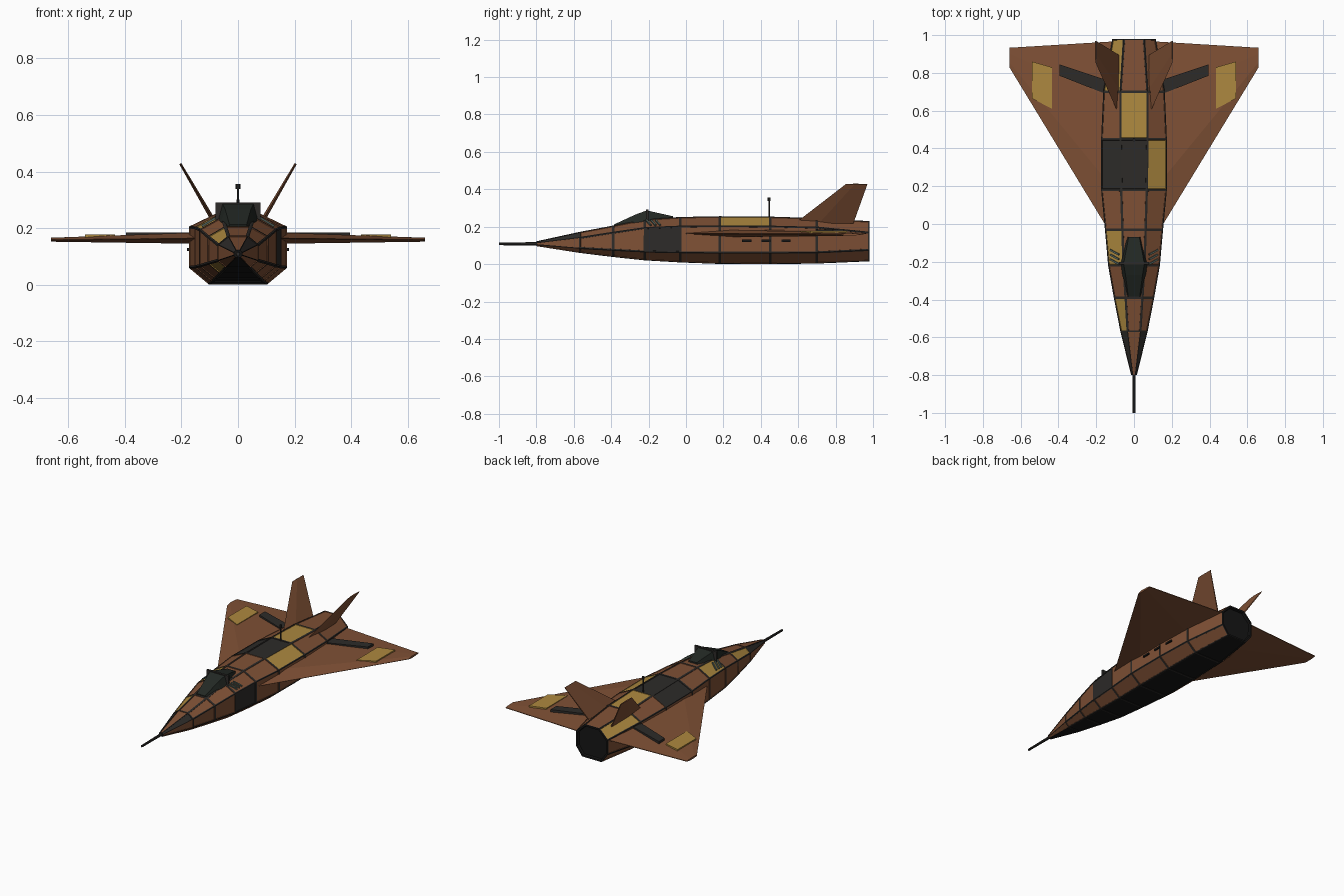
import bpy, bmesh, math
from mathutils import Matrix, Vector

if "Cube" in bpy.data.objects:
    bpy.data.objects.remove(bpy.data.objects["Cube"])

def mat(name, c):
    m = bpy.data.materials.new(name)
    m.diffuse_color = (*c, 1)
    m.use_nodes = True
    m.node_tree.nodes["Principled BSDF"].inputs["Base Color"].default_value = m.diffuse_color
    return m

BROWN = mat("rust_brown", (0.215, 0.082, 0.036))
DARK = mat("charcoal", (0.026, 0.024, 0.022))
YELLOW = mat("ochre", (0.42, 0.25, 0.05))
BLACK = mat("soot", (0.008, 0.008, 0.008))
GLASS = mat("canopy_glass", (0.017, 0.022, 0.018))
TEAL = mat("vent_teal", (0.09, 0.13, 0.11))

def finish(bm, name, mats):
    bmesh.ops.recalc_face_normals(bm, faces=bm.faces)
    me = bpy.data.meshes.new(name)
    bm.to_mesh(me)
    bm.free()
    for m in mats:
        me.materials.append(m)
    ob = bpy.data.objects.new(name, me)
    bpy.context.collection.objects.link(ob)
    return ob

def loft_bm(rings):
    bm = bmesh.new()
    vs = [[bm.verts.new(p) for p in r] for r in rings]
    n = len(rings[0])
    sides = {}
    for i in range(len(vs) - 1):
        for j in range(n):
            k = (j + 1) % n
            sides[i, j] = bm.faces.new((vs[i][j], vs[i][k], vs[i + 1][k], vs[i + 1][j]))
    caps = [bm.faces.new(vs[0]), bm.faces.new(vs[-1])]
    bmesh.ops.recalc_face_normals(bm, faces=bm.faces)
    return bm, sides, caps

def loft(name, rings, m):
    return finish(loft_bm(rings)[0], name, [m])

def box(name, size, loc, m, rot=Matrix()):
    bm = bmesh.new()
    bmesh.ops.create_cube(bm, size=1)
    bm.transform(Matrix.Translation(loc) @ rot @ Matrix.Diagonal((*size, 1)))
    return finish(bm, name, [m])

def rod(name, a, b, r1, r2, m, n=8):
    a, b = Vector(a), Vector(b)
    bm = bmesh.new()
    bmesh.ops.create_cone(bm, cap_ends=True, segments=n, radius1=r1, radius2=r2, depth=(b - a).length)
    q = (b - a).to_track_quat('Z', 'Y').to_matrix().to_4x4()
    bm.transform(Matrix.Translation((a + b) / 2) @ q)
    return finish(bm, name, [m])

# fuselage: octagonal sections (y, half width, top half, bottom half, z top, z upper, z lower, z bottom)
stations = [
    (-0.80, .015, .007, .008, .122, .114, .104, .096),
    (-0.57, .072, .034, .042, .172, .142, .085, .060),
    (-0.39, .107, .045, .062, .206, .170, .075, .038),
    (-0.22, .137, .056, .080, .240, .195, .066, .020),
    (-0.03, .154, .062, .090, .252, .203, .062, .009),
    (0.18, .174, .068, .102, .256, .205, .060, .001),
    (0.45, .174, .072, .102, .254, .203, .060, .000),
    (0.70, .163, .072, .098, .246, .197, .062, .003),
    (0.98, .115, .054, .070, .230, .170, .075, .015),
]
rings = [[(-t, y, zt), (t, y, zt), (w, y, zu), (w, y, zl), (b, y, zb), (-b, y, zb), (-w, y, zl), (-w, y, zu)]
         for y, w, t, b, zt, zu, zl, zb in stations]
bm, sides, caps = loft_bm(rings)
# panel colours by (bay, side): 0 brown, 1 charcoal, 2 ochre, 3 soot
special = {(0, 1): 1, (0, 7): 1, (1, 7): 2, (1, 5): 2, (3, 7): 2, (3, 2): 1, (5, 0): 1,
           (5, 7): 1, (5, 1): 2, (6, 0): 2, (7, 7): 2}
for (i, j), f in sides.items():
    # dark frame strips are left around every inset panel
    f.material_index = 1
    bmesh.ops.inset_individual(bm, faces=[f], thickness=0.003 if i == 0 else 0.009, depth=0)
    f.material_index = special.get((i, j), 3 if j == 4 else 0)
    bmesh.ops.inset_individual(bm, faces=[f], thickness=0.0005, depth=-0.003)
# recessed exhaust
for c in caps:
    c.material_index = 3
bmesh.ops.inset_individual(bm, faces=[caps[1]], thickness=0.012, depth=0)
bmesh.ops.inset_individual(bm, faces=[caps[1]], thickness=0.003, depth=-0.015)
finish(bm, "fuselage", [BROWN, DARK, YELLOW, BLACK])

# nose probe and dorsal antenna
rod("nose_probe", (0, -1, .108), (0, -.78, .109), .007, .009, DARK)
rod("antenna", (0, .445, .24), (0, .445, .345), .005, .004, DARK)
rod("antenna_tip", (0, .445, .338), (0, .445, .356), .008, .008, DARK)

# canopy
def canopy_ring(y, wb, wt, zb, zt):
    return [(-wb, y, zb), (wb, y, zb), (wt, y, zt), (-wt, y, zt)]
loft("canopy", [canopy_ring(-.385, .038, .03, .195, .212), canopy_ring(-.27, .066, .045, .21, .265),
                canopy_ring(-.21, .073, .055, .22, .287), canopy_ring(-.07, .04, .028, .235, .256)], GLASS)
box("canopy_frame", (.16, .014, .068), (0, -.208, .257), DARK)

for s, side in ((1, "right"), (-1, "left")):
    # delta wing
    def wing_ring(x, le, te, zc, h):
        c = te - le
        pts = [(0, 0), (.25, h), (.7, h * .8), (1, .002), (1, -.002), (.7, -h * .8), (.25, -h), (0, -.002)]
        return [(s * x, le + u * c, zc + v) for u, v in pts]
    loft(side + "_wing", [wing_ring(.10, -.09, .967, .165, .021), wing_ring(.66, .83, .933, .159, .007)], BROWN)

    # painted wing plates
    def plate(name, pts, z, m):
        loft(side + name, [[(s * x, y, h) for x, y in pts] for h in (.160, z)], m)
    plate("_wing_marking", [(.54, .86), (.435, .83), (.435, .61), (.54, .665)], .177, YELLOW)
    plate("_wing_flap_panel", [(.395, .845), (.395, .785), (.14, .685), (.14, .76)], .185, DARK)

    # canted tail fin
    def fin_ring(x, z, le, te, h):
        dx, dz = h * .87, h * .5
        return [(s * x, le, z), (s * (x + dx), le + .4 * (te - le), z - dz), (s * (x + dx * .5), te, z - dz * .5),
                (s * (x - dx * .5), te, z + dz * .5), (s * (x - dx), le + .4 * (te - le), z + dz)]
    loft(side + "_tail_fin", [fin_ring(.083, .22, .585, .895, .008), fin_ring(.204, .428, .855, .97, .004)], BROWN)

    # side slots and shoulder vent slats
    for k, y in enumerate((.325, .43, .535)):
        box(f"{side}_slot_{k}", (.012, .05, .011), (s * (.174 if k < 2 else .17), y, .125), BLACK)
    rot = Matrix.Rotation(s * math.radians(31), 4, 'Y') @ Matrix.Rotation(s * math.radians(25), 4, 'Z')
    for k, y in enumerate((-.15, -.175, -.2)):
        box(f"{side}_vent_{k}", (.06, .009, .008), (s * .103, y, .222), TEAL, rot)
